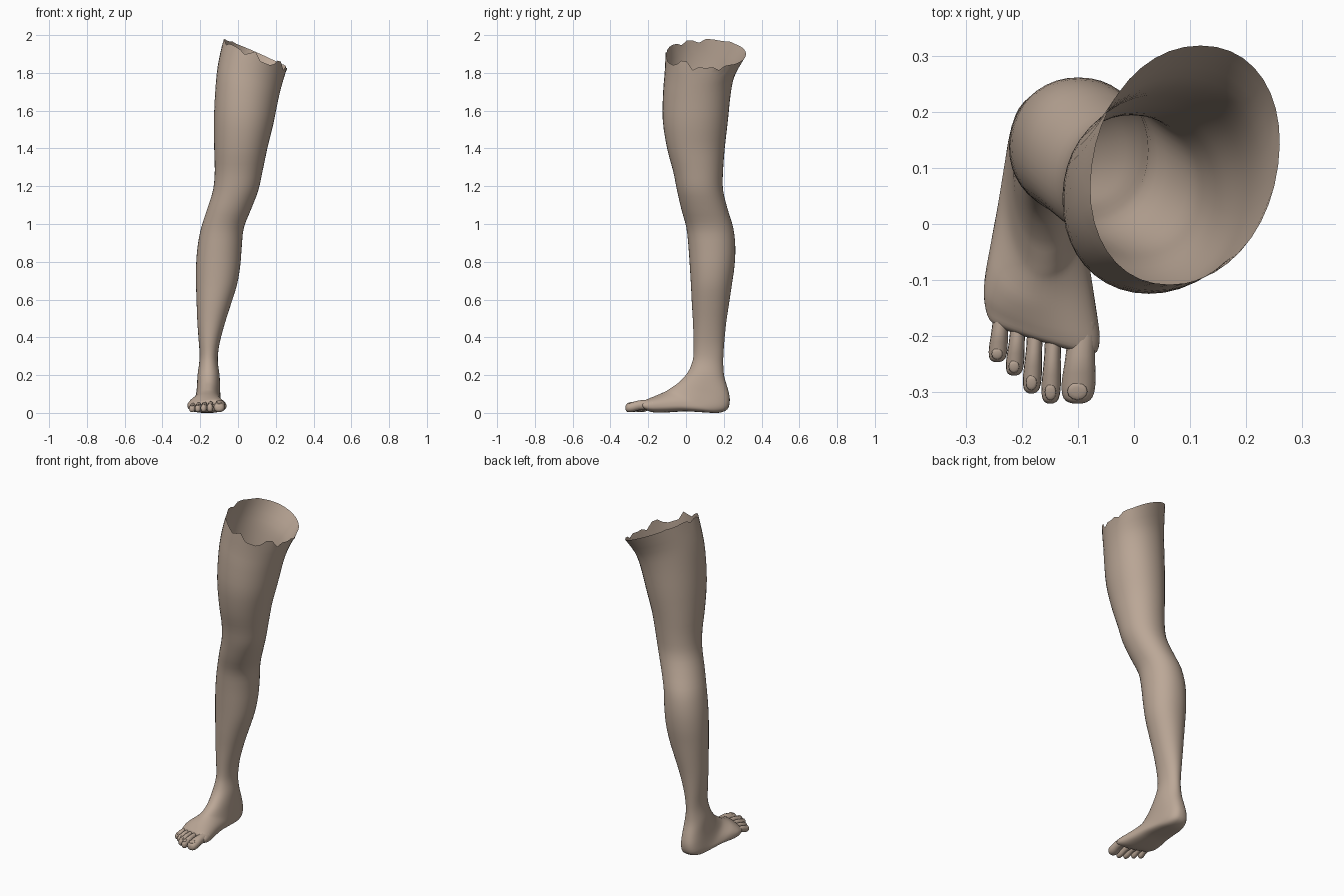
import bpy, bmesh, math, random
from mathutils import Matrix

random.seed(4)
SIDES = 40

skin = bpy.data.materials.new("skin")
skin.diffuse_color = (0.50, 0.39, 0.31, 1)


def spow(v, e):
    return math.copysign(abs(v) ** e, v)


def smooth_rings(rings, steps):
    """Catmull-Rom interpolation between control rings."""
    out = []
    for i in range(len(rings) - 1):
        a, b = rings[max(i - 1, 0)], rings[i]
        c, d = rings[i + 1], rings[min(i + 2, len(rings) - 1)]
        for s in range(steps):
            t = s / steps
            out.append([0.5 * (2 * q + (r - p) * t + (2 * p - 5 * q + 4 * r - u) * t * t
                               + (3 * q - p - 3 * r + u) * t ** 3)
                        for p, q, r, u in zip(a, b, c, d)])
    out.append(list(rings[-1]))
    return out


def ring_points(ring, sides):
    """Ring: back y,z / front y,z / x range / back squareness / sideways shear."""
    yb, zb, yf, zf, x0, x1, n, k = ring
    cx, cy, cz = (x0 + x1) / 2, (yb + yf) / 2, (zb + zf) / 2
    w = min(max((cz - 1.4) / 0.5, 0), 1)          # thigh top leans and slants
    pts = []
    for j in range(sides):
        a = 2 * math.pi * j / sides
        c, s = math.cos(a), math.sin(a)
        e = 2 / (n if s < 0 else 2.1)
        c, s = spow(c, e), spow(s, e)
        dx = c * (x1 - x0) / 2
        y = cy + s * (yf - yb) / 2
        z = cz + s * (zf - zb) / 2
        z += -0.45 * w * dx + 0.25 * k * dx * max(s, 0)
        pts.append([cx + dx + 0.13 * w * (y - cy), y - k * dx, max(z, 0.0)])
    return pts


def finish(name, bm):
    bmesh.ops.recalc_face_normals(bm, faces=bm.faces)
    me = bpy.data.meshes.new(name)
    bm.to_mesh(me)
    bm.free()
    for p in me.polygons:
        p.use_smooth = True
    me.materials.append(skin)
    ob = bpy.data.objects.new(name, me)
    bpy.context.collection.objects.link(ob)
    return ob


def loft(name, rings, steps, sides, torn=False):
    bm = bmesh.new()
    rows = []
    for i, r in enumerate(smooth_rings(rings, steps)):
        pts = ring_points(r, sides)
        if torn and i == 0:                        # ragged open rim
            for p in pts:
                if p[1] < 0.24:
                    p[2] += random.choice((-0.014, 0, 0.004, 0.026))
        rows.append([bm.verts.new(p) for p in pts])
    for a, b in zip(rows, rows[1:]):
        for j in range(sides):
            k = (j + 1) % sides
            bm.faces.new((a[j], a[k], b[k], b[j]))
    bm.faces.new(rows[-1])
    return finish(name, bm)


# Leg: height, front y, back y, left x, right x
leg = [
    (1.90, -0.108, 0.318, -0.075, 0.257), (1.80, -0.113, 0.262, -0.102, 0.232),
    (1.70, -0.121, 0.238, -0.117, 0.212), (1.55, -0.123, 0.222, -0.127, 0.187),
    (1.40, -0.100, 0.205, -0.126, 0.155), (1.28, -0.068, 0.196, -0.123, 0.130),
    (1.18, -0.048, 0.196, -0.132, 0.108), (1.08, -0.025, 0.220, -0.163, 0.070),
    (0.98, 0.002, 0.250, -0.195, 0.031), (0.88, 0.013, 0.261, -0.214, 0.020),
    (0.78, 0.020, 0.257, -0.222, 0.012), (0.68, 0.026, 0.243, -0.222, -0.005),
    (0.58, 0.031, 0.228, -0.219, -0.036), (0.48, 0.037, 0.213, -0.215, -0.068),
    (0.38, 0.040, 0.203, -0.208, -0.095), (0.31, 0.040, 0.198, -0.203, -0.106),
]
# Foot: rings fan round the heel, then run forward to the ball
foot = [
    (0.197, 0.255, 0.032, 0.265, -0.206, -0.106, 2.0, 0),
    (0.203, 0.190, 0.010, 0.215, -0.214, -0.098, 2.1, 0),
    (0.222, 0.125, -0.030, 0.168, -0.217, -0.095, 2.4, 0),
    (0.232, 0.070, -0.060, 0.145, -0.221, -0.094, 2.7, 0),
    (0.220, 0.020, -0.085, 0.128, -0.227, -0.092, 3.0, 0),
    (0.170, 0.000, -0.100, 0.118, -0.234, -0.090, 3.2, 0),
    (0.090, 0.003, -0.120, 0.108, -0.244, -0.086, 3.2, 0.05),
    (0.000, 0.008, -0.145, 0.097, -0.257, -0.080, 3.0, 0.12),
    (-0.090, 0.003, -0.172, 0.084, -0.267, -0.068, 2.8, 0.22),
    (-0.150, 0.001, -0.192, 0.074, -0.266, -0.061, 2.6, 0.28),
    (-0.190, 0.010, -0.207, 0.064, -0.258, -0.066, 2.4, 0.30),
    (-0.205, 0.030, -0.211, 0.048, -0.240, -0.082, 2.2, 0.30),
]
rings = [(yb, z, yf, z, x0, x1, 2.1, 0) for z, yf, yb, x0, x1 in leg] + foot
loft("leg_and_foot", rings, 3, SIDES, torn=True)

# Toes: base x, base y, tip x, tip y, half width, height scale
toes = {
    "big_toe": (-0.092, -0.175, -0.101, -0.320, 0.029, 1.10),
    "second_toe": (-0.143, -0.185, -0.149, -0.320, 0.0165, 1.0),
    "third_toe": (-0.175, -0.175, -0.183, -0.302, 0.0160, 0.95),
    "fourth_toe": (-0.205, -0.165, -0.214, -0.270, 0.0155, 0.90),
    "little_toe": (-0.236, -0.150, -0.244, -0.246, 0.0160, 0.85),
}
# Along the toe: position, width, underside z, top z
toe_profile = [
    (0.00, 0.95, 0.012, 0.062), (0.30, 0.88, 0.016, 0.062), (0.52, 0.95, 0.014, 0.060),
    (0.72, 1.04, 0.006, 0.053), (0.88, 0.98, 0.004, 0.048), (0.96, 0.76, 0.008, 0.043),
    (0.995, 0.38, 0.016, 0.034), (1.00, 0.10, 0.023, 0.028),
]
for name, (bx, by, tx, ty, hw, h) in toes.items():
    rows = []
    for t, w, lo, hi in toe_profile:
        x, y = bx + (tx - bx) * t, by + (ty - by) * t
        rows.append((y, lo, y, hi * h, x - hw * w, x + hw * w, 2.2, 0))
    loft(name, rows, 2, 16)

    # Nail: thin oval set into the top of the tip
    bm = bmesh.new()
    bmesh.ops.create_uvsphere(bm, u_segments=12, v_segments=6, radius=1)
    length = abs(ty - by)
    ny = ty + 0.15 * length
    bm.transform(Matrix.Translation((tx, ny, 0.0475 * h)) @ Matrix.Rotation(0.25, 4, 'X')
                 @ Matrix.Diagonal((hw * 0.62, length * 0.11, 0.003, 1)))
    finish(name + "_nail", bm)
